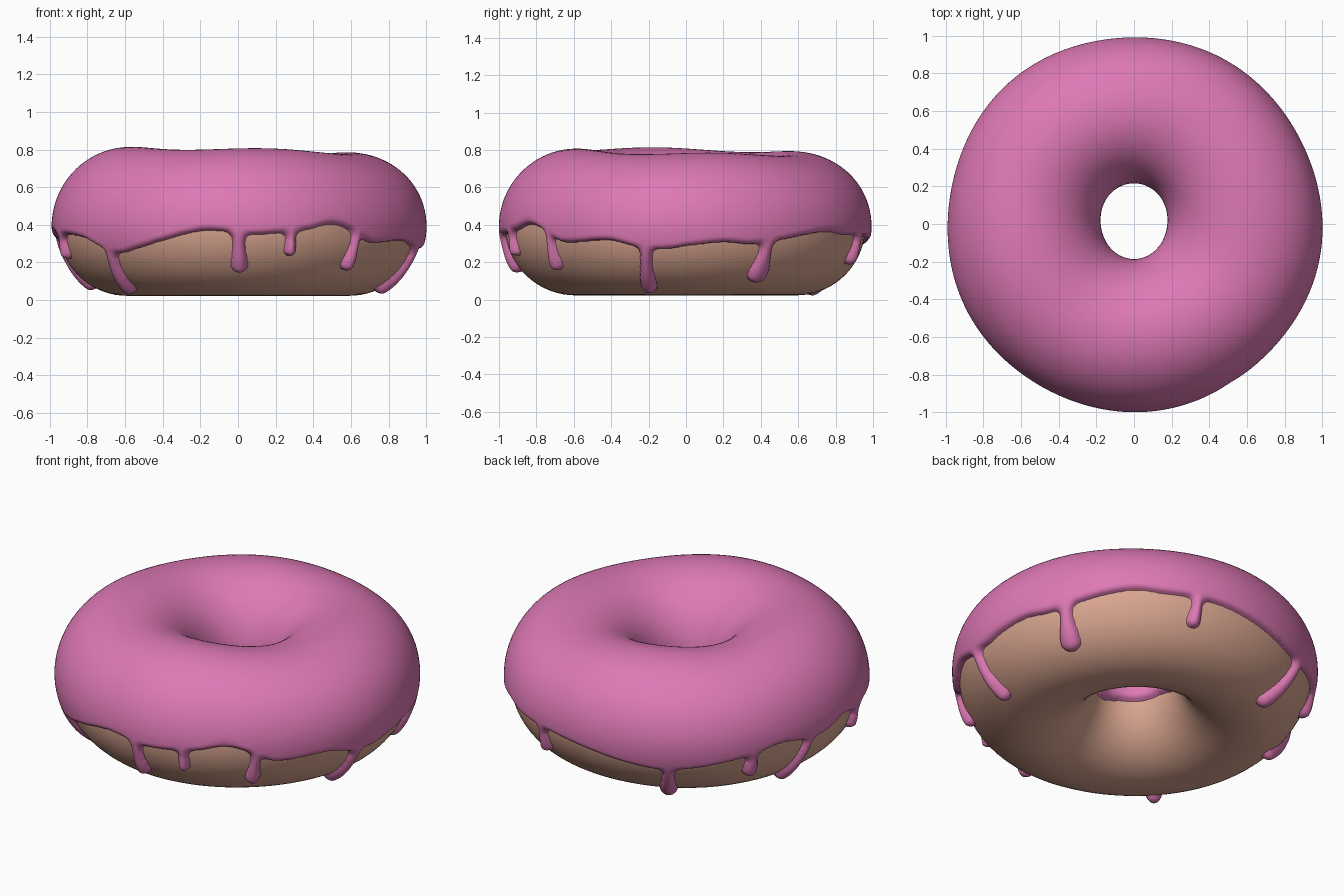
import bpy
from math import sin, cos, asin, pi, radians as rad, hypot, sqrt

if "Cube" in bpy.data.objects:
    bpy.data.objects.remove(bpy.data.objects["Cube"])

R, A, B, CZ = 0.59, 0.373, 0.37, 0.393    # ring radius, tube half width/height, tube centre
K = 0.38                                  # mean tube radius, for arc lengths


def tube(u, v, off=0.0):
    """Point on the slightly lumpy dough ring, pushed out by off."""
    c, s = cos(v), sin(v)
    if c >= 0:
        a = A + 0.005 * cos(5 * u + 1) + 0.003 * cos(3 * u)
    else:
        a = R - (0.222 + 0.015 * sin(u) - 0.012 * cos(2 * u))
    z = CZ + B * s
    if s > 0:
        z += s * s * (0.016 * cos(u - rad(220)) + 0.008 * cos(4 * (u - rad(195))) - 0.004)
    r = R + (a + off) * c
    return (r * cos(u), r * sin(u), z + off * s)


def make(name, verts, faces, color):
    me = bpy.data.meshes.new(name)
    me.from_pydata(verts, [], faces)
    me.validate()
    ob = bpy.data.objects.new(name, me)
    bpy.context.collection.objects.link(ob)
    mat = bpy.data.materials.new(name + "_color")
    mat.diffuse_color = color
    mat.use_nodes = True
    mat.node_tree.nodes["Principled BSDF"].inputs["Base Color"].default_value = mat.diffuse_color
    me.materials.append(mat)
    for p in me.polygons:
        p.use_smooth = True
    return ob


# Dough ring
NU, NV = 144, 72
verts = [tube(2 * pi * i / NU, 2 * pi * j / NV) for i in range(NU) for j in range(NV)]
faces = [(i * NV + j, (i + 1) % NU * NV + j, (i + 1) % NU * NV + (j + 1) % NV, i * NV + (j + 1) % NV)
         for i in range(NU) for j in range(NV)]
make("dough", verts, faces, (0.70, 0.38, 0.28, 1))

# Height of the icing hem around the ring: (degrees, z)
HEM = [(0, .29), (12, .31), (21, .30), (31, .32), (42, .35), (51, .365), (60, .35), (78, .345),
       (92, .32), (106, .285), (117, .265), (128, .28), (140, .31), (147, .33), (157, .36),
       (166, .34), (175, .33), (186, .37), (196, .34), (203, .35), (214, .33), (222, .28),
       (229, .255), (235, .275), (243, .31), (257, .365), (264, .37), (272, .35), (285, .36),
       (292, .375), (301, .405), (309, .37), (317, .31), (335, .32), (346, .28), (354, .275)]

# Drips: (top degrees, end degrees, end tube angle, neck half width, bulb half width)
DRIPS = [(226.5, 222, -60, .033, .042), (270, 270.5, -34, .030, .042),
         (287, 287, -20, .024, .031), (311.5, 310, -32, .026, .040),
         (348, 345.5, -59, .030, .042), (27.5, 26.3, -43, .034, .056),
         (72, 70.5, -27, .027, .038), (120, 118, -62, .032, .048),
         (147, 147, -27, .028, .042), (171, 165, -54, .028, .040),
         (197, 196, -22, .026, .035)]


def hem_angle(deg):
    n = len(HEM)
    for i in range(n):
        x0, z0 = HEM[i]
        x1, z1 = HEM[(i + 1) % n]
        if i == n - 1:
            x1 += 360
        if x0 <= deg <= x1:
            t = (deg - x0) / (x1 - x0)
            za, zb = HEM[i - 1][1], HEM[(i + 2) % n][1]
            z = z0 + .5 * t * (z1 - za + t * (2 * za - 5 * z0 + 4 * z1 - zb
                                              + t * (3 * (z0 - z1) + zb - za)))
            return asin((z - CZ) / B)


def smin(a, b, k):
    h = max(k - abs(a - b), 0) / k
    return min(a, b) - h * h * k * .25


def smooth(t):
    t = min(max(t, 0), 1)
    return t * t * (3 - 2 * t)


def icing_height(deg, v, hem, near):
    """Icing thickness from the distance to its outline; negative is outside."""
    d = K * (hem - v)
    bulge = 0.0
    if v < rad(15):
        r = R + A * cos(v)
        for off, top, end, vend, w, wb in near:
            v0, v1 = rad(5), rad(vend)
            t = min(max((v - v0) / (v1 - v0), 0), 1)
            x = rad(off - (end - top) * t) * r
            k = smooth((t - .5) / .5)
            dd = hypot(x, max(v1 - v, 0) * K) - (w + (wb - w) * k)
            if dd < 0:
                bulge = max(bulge, .010 * k * smooth(-dd / wb))
            d = smin(d, dd, .05)
    inner = rad(188 + 2 * sin(rad(3 * deg)) + 1.5 * cos(rad(5 * deg)))
    d = max(d, K * (v - inner))
    if d > 0:
        return -min(d, .02)
    q = 1 - min(-d / .035, 1)
    return .033 * sqrt(1 - q * q) + bulge


# Icing: fine rows where it drips, coarser rows over the top
rows = [rad(a) for a in range(-76, 6)] + [rad(a) for a in range(8, 180, 4)] \
    + [rad(a) for a in range(180, 198, 2)]
NU, NV = 720, len(rows)
verts, height = [], []
for i in range(NU):
    deg = 360 * i / NU
    hem = hem_angle(deg)
    near = []
    for top, end, vend, w, wb in DRIPS:
        off = (deg - top + 180) % 360 - 180
        if abs(off) < 18:
            near.append((off, top, end, vend, w, wb))
    for v in rows:
        h = icing_height(deg, v, hem, near)
        height.append(h)
        verts.append(tube(rad(deg), v, h))
faces = []
for i in range(NU):
    for j in range(NV - 1):
        k = (i + 1) % NU
        f = (i * NV + j, k * NV + j, k * NV + j + 1, i * NV + j + 1)
        if max(height[n] for n in f) > -.012:
            faces.append(f)
used = sorted({n for f in faces for n in f})
index = {n: m for m, n in enumerate(used)}
make("icing", [verts[n] for n in used], [tuple(index[n] for n in f) for f in faces],
     (0.73, 0.19, 0.46, 1))
